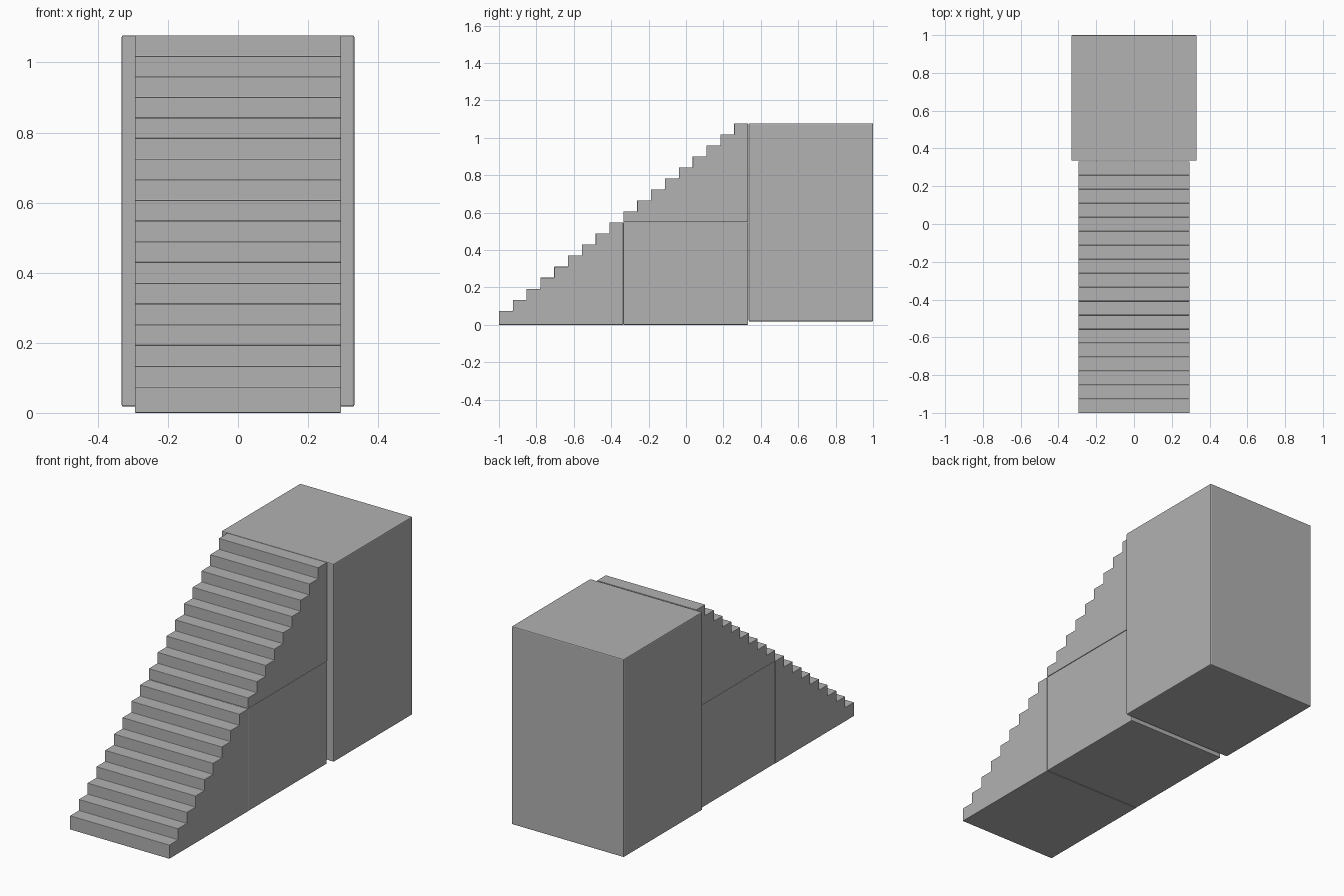
import bpy, bmesh

if "Cube" in bpy.data.objects:
    bpy.data.objects.remove(bpy.data.objects["Cube"])

grey = bpy.data.materials.new("plain_grey")
grey.diffuse_color = (0.445, 0.445, 0.445, 1)
grey.use_nodes = True
grey.node_tree.nodes["Principled BSDF"].inputs["Base Color"].default_value = grey.diffuse_color


def extrude_profile(name, profile, half_width, bevel):
    """Extrude a (y, z) side profile across x and soften its edges."""
    bm = bmesh.new()
    verts = [bm.verts.new((-half_width, y, z)) for y, z in profile]
    face = bm.faces.new(verts)
    grown = bmesh.ops.extrude_face_region(bm, geom=[face])["geom"]
    bmesh.ops.translate(bm, vec=(2 * half_width, 0, 0),
                        verts=[g for g in grown if isinstance(g, bmesh.types.BMVert)])
    bmesh.ops.recalc_face_normals(bm, faces=bm.faces)
    mesh = bpy.data.meshes.new(name)
    bm.to_mesh(mesh)
    bm.free()
    mesh.materials.append(grey)
    obj = bpy.data.objects.new(name, mesh)
    bpy.context.collection.objects.link(obj)
    mod = obj.modifiers.new("soft_edges", "BEVEL")
    mod.width = bevel
    mod.segments = 2
    return obj


def box(name, y0, y1, z0, z1, half_width, bevel):
    return extrude_profile(name, [(y0, z0), (y1, z0), (y1, z1), (y0, z1)],
                           half_width, bevel)


def flight(name, y0, y1, z0, first_top, last_top, steps=9):
    """Solid staircase block with evenly spaced treads."""
    tread = (y1 - y0) / steps
    rise = (last_top - first_top) / (steps - 1)
    profile = [(y1, z0), (y0, z0)]
    for i in range(steps):
        top = first_top + i * rise
        profile += [(y0 + i * tread, top), (y0 + (i + 1) * tread, top)]
    return extrude_profile(name, profile, half_width=0.294, bevel=0.002)


# Two stacked flights, the lower one resting on the ground
flight("lower_stairs", -1.0, -0.335, 0.0, 0.074, 0.548)
flight("upper_stairs", -0.335, 0.332, 0.549, 0.607, 1.077)

# Block carrying the upper flight
box("stair_support", -0.334, 0.332, 0.0, 0.548, 0.294, 0.004)

# Tall landing block behind the stairs, slightly raised
box("landing_block", 0.335, 1.0, 0.018, 1.077, 0.332, 0.005)
